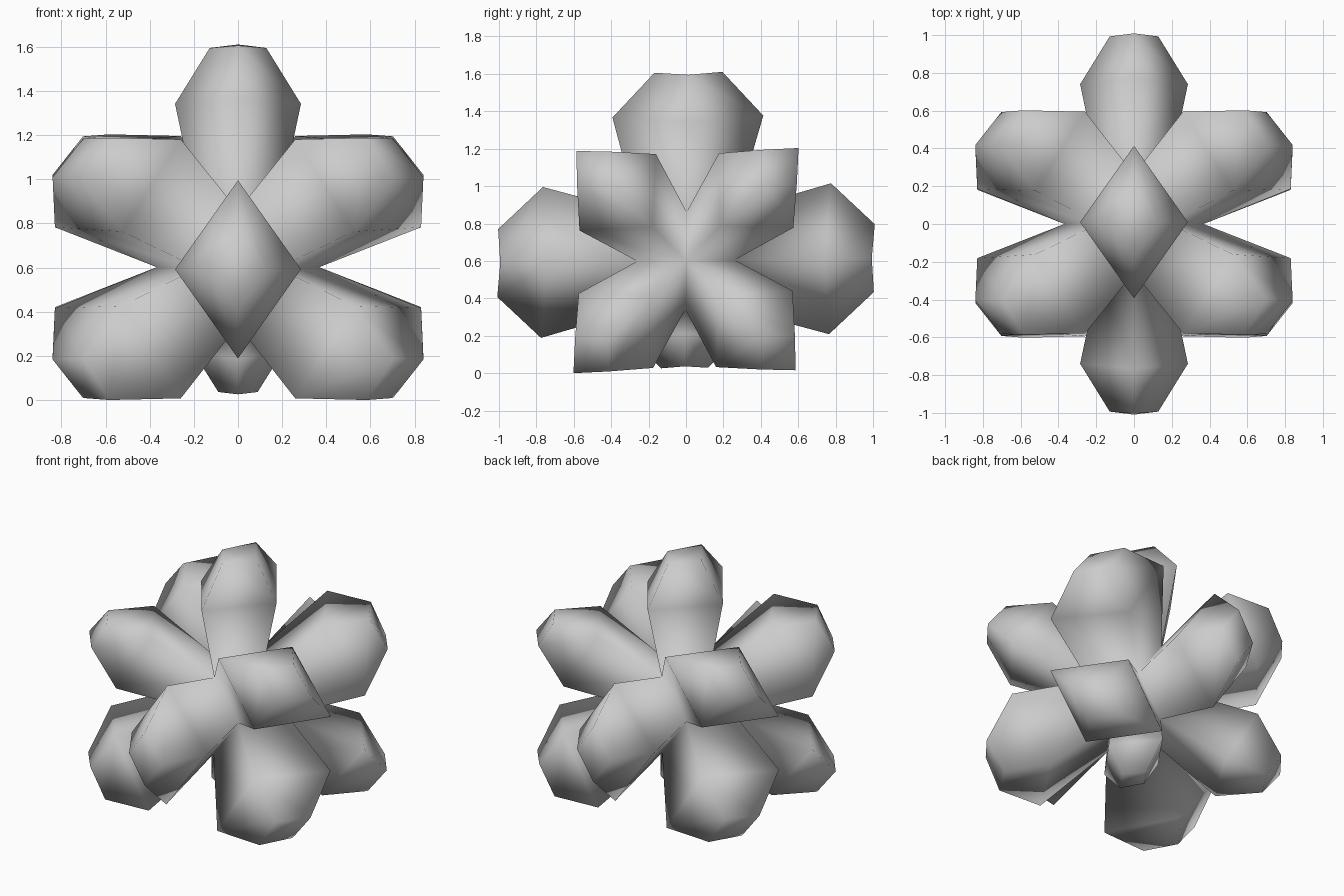
import bpy, bmesh
from math import pi
from itertools import product
from mathutils import Matrix, Vector

old = bpy.data.objects.get("Cube")
if old:
    bpy.data.objects.remove(old, do_unlink=True)

S = 0.184            # half side of the cube inside the core
bm = bmesh.new()

# Core: rhombic dodecahedron, the hull of cube corners and axis points
points = [Vector(p) * S for p in product((-1, 1), repeat=3)]
points += [Vector([2 * S * s if i == a else 0 for i in range(3)])
           for a in range(3) for s in (-1, 1)]
for p in points:
    bm.verts.new(p)
bmesh.ops.convex_hull(bm, input=bm.verts[:])
bmesh.ops.dissolve_limit(bm, angle_limit=0.02, verts=bm.verts[:], edges=bm.edges[:])
bmesh.ops.rotate(bm, verts=bm.verts[:], matrix=Matrix.Rotation(pi / 4, 3, 'X'))
bm.normal_update()


def grow(face, long_r, short_r, size):
    """Extrude a rhombus so its corners sit at the given radii and size."""
    direction = face.calc_center_median().normalized()
    new = bmesh.ops.extrude_discrete_faces(bm, faces=[face])["faces"][0]
    centre = new.calc_center_median()
    offsets = [v.co - centre for v in new.verts]
    longest = max(o.length for o in offsets)
    for v, o in zip(new.verts, offsets):
        r = long_r if o.length > longest * 0.9 else short_r
        v.co = direction * r + o * size
    return new


# Petals: each face swells outward, then narrows to a flat tip
for face in bm.faces[:]:
    if face.calc_center_median().normalized().z < -0.9:   # short bottom petal
        ring = grow(face, 0.41, 0.39, 1.08)
        grow(ring, 0.57, 0.57, 0.45)
    else:
        ring = grow(face, 0.77, 0.74, 1.55)
        grow(ring, 1.0, 1.0, 0.45)

# Slight diagonal stretch, then lift to the ground
for v in bm.verts:
    x, y, z = v.co
    v.co = (x, y + 0.013 * z, z + 0.013 * y)
low = min(v.co.z for v in bm.verts)
bmesh.ops.translate(bm, verts=bm.verts[:], vec=(0, 0, -low))
bmesh.ops.recalc_face_normals(bm, faces=bm.faces[:])
for f in bm.faces:
    f.smooth = True

mesh = bpy.data.meshes.new("petal_cluster")
bm.to_mesh(mesh)
bm.free()
cluster = bpy.data.objects.new("petal_cluster", mesh)
bpy.context.collection.objects.link(cluster)

grey = bpy.data.materials.new("light_grey")
grey.use_nodes = True
colour = (0.6, 0.6, 0.6, 1)
grey.diffuse_color = colour
grey.node_tree.nodes["Principled BSDF"].inputs["Base Color"].default_value = colour
mesh.materials.append(grey)
